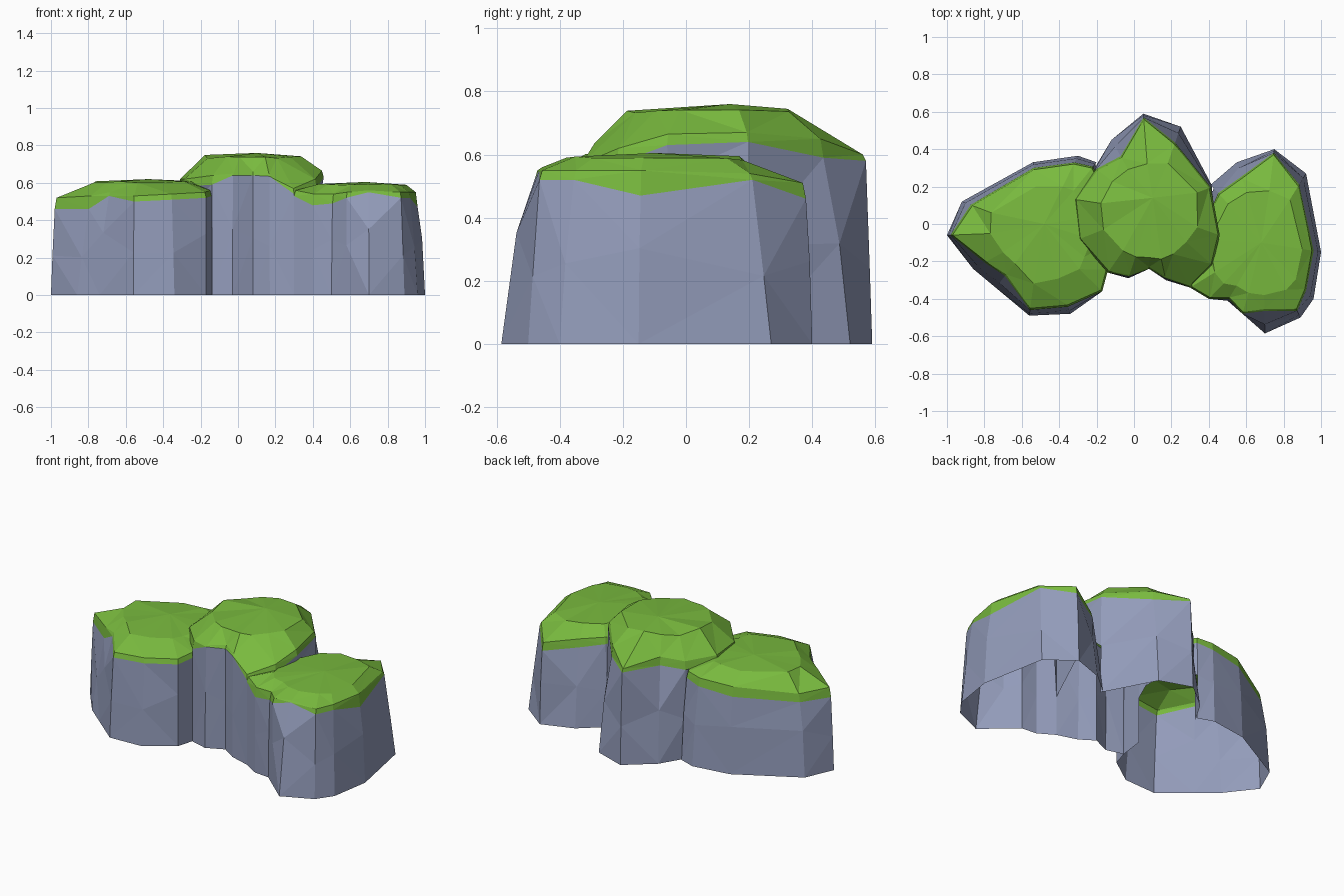
import bpy
import bmesh
import random
from mathutils import Vector

random.seed(4)

default_cube = bpy.data.objects.get("Cube")
if default_cube:
    bpy.data.objects.remove(default_cube, do_unlink=True)


def make_material(name, colour):
    material = bpy.data.materials.new(name)
    material.use_nodes = True
    material.diffuse_color = colour
    shader = material.node_tree.nodes["Principled BSDF"]
    shader.inputs["Base Color"].default_value = colour
    shader.inputs["Roughness"].default_value = 0.9
    return material


stone = make_material("blue grey stone", (0.29, 0.33, 0.49, 1))
grass = make_material("grass green", (0.19, 0.49, 0.048, 1))
STONE_SLOT, GRASS_SLOT = range(2)


def bridge(bm, lower, upper, slot, gaps=()):
    """Join two rings of vertices, leaving out faces that touch a gap."""
    count = len(lower)
    for i in range(count):
        j = (i + 1) % count
        if i in gaps or j in gaps:
            continue
        face = bm.faces.new((lower[i], lower[j], upper[j], upper[i]))
        face.material_index = slot


def make_rock(name, centre, outline, buried, crown_scale, reach, top, peak):
    """Open-bottomed rock; outline rows are x, y, inward lean, grass edge
    height and skirt depth. Buried points lie inside a neighbouring rock."""
    bm = bmesh.new()
    middle = Vector((*centre, 0))
    up = Vector((0, 0, 1))
    base, waist, edge, rim, crown = [], [], [], [], []
    for i, (x, y, lean, height, skirt) in enumerate(outline):
        foot = Vector((x, y, 0))
        inward = (middle - foot).normalized()

        # Stone wall with an uneven waist
        base.append(bm.verts.new(foot))
        level = height * random.uniform(0.4, 0.65)
        if i in buried:
            level = height - 0.1
        waist.append(bm.verts.new(foot + inward * lean * 0.4 + up * level))

        # Grass skirt, shoulder and flattened crown
        lip = foot + inward * lean + up * height
        edge.append(bm.verts.new(lip))
        shoulder = lip + inward * 0.01 + up * skirt
        rim.append(bm.verts.new(shoulder))
        radius = (lip - middle).xy.length * crown_scale
        radius = min(radius, reach) * random.uniform(0.95, 1.05)
        inner = middle - inward * radius
        inner.z = shoulder.z + (top - shoulder.z) * random.uniform(0.85, 1)
        crown.append(bm.verts.new(inner))

    # Each buried foot is left open so the rocks share one hollow
    bridge(bm, base, waist, STONE_SLOT, buried)
    bridge(bm, waist, edge, STONE_SLOT)
    bridge(bm, edge, rim, GRASS_SLOT)
    bridge(bm, rim, crown, GRASS_SLOT)

    # Fan closing the crown
    summit = bm.verts.new((*peak, top + 0.01))
    for i, vert in enumerate(crown):
        face = bm.faces.new((vert, crown[(i + 1) % len(crown)], summit))
        face.material_index = GRASS_SLOT

    loose = [vert for vert in bm.verts if not vert.link_faces]
    bmesh.ops.delete(bm, geom=loose, context="VERTS")
    bmesh.ops.triangulate(bm, faces=bm.faces[:], quad_method="SHORT_EDGE")
    bmesh.ops.recalc_face_normals(bm, faces=bm.faces[:])
    mesh = bpy.data.meshes.new(name)
    bm.to_mesh(mesh)
    bm.free()
    mesh.materials.append(stone)
    mesh.materials.append(grass)
    rock = bpy.data.objects.new(name, mesh)
    bpy.context.collection.objects.link(rock)


# Outlines run counter-clockwise seen from above
left_outline = [
    (-1, -0.06, 0.02, 0.46, 0.06), (-0.86, -0.24, 0.07, 0.46, 0.07),
    (-0.74, -0.34, 0.08, 0.53, 0.02), (-0.56, -0.49, 0.03, 0.5, 0.03),
    (-0.34, -0.48, 0.04, 0.51, 0.03), (-0.17, -0.36, 0, 0.52, 0.03),
    (-0.14, -0.25, 0, 0.53, 0.03), (-0.12, -0.1, 0, 0.53, 0.03),
    (-0.11, 0.08, 0, 0.53, 0.04),
    (-0.2, 0.33, 0.03, 0.52, 0.04), (-0.3, 0.365, 0.04, 0.5, 0.05),
    (-0.54, 0.33, 0.03, 0.48, 0.06), (-0.92, 0.12, 0.05, 0.46, 0.05),
]
centre_outline = [
    (-0.14, -0.26, 0, 0.59, 0.05), (-0.03, -0.29, 0.01, 0.64, 0.01),
    (0.08, -0.24, 0, 0.64, 0.02), (0.17, -0.3, 0.01, 0.635, 0.01),
    (0.3, -0.34, 0, 0.54, 0.03), (0.42, -0.22, 0, 0.57, 0.05),
    (0.43, -0.05, -0.03, 0.63, 0.035), (0.42, 0.2, 0.01, 0.64, 0.03),
    (0.25, 0.52, 0.09, 0.59, 0.06), (0.05, 0.59, 0.02, 0.58, 0.02),
    (-0.12, 0.45, 0.1, 0.58, 0.05), (-0.21, 0.3, 0.01, 0.56, 0.05),
    (-0.24, 0.12, -0.08, 0.58, 0.04), (-0.24, -0.06, -0.06, 0.58, 0.04),
]
right_outline = [
    (0.3, -0.34, 0, 0.53, 0.03), (0.4, -0.4, 0, 0.48, 0.06),
    (0.5, -0.41, 0.01, 0.49, 0.05), (0.58, -0.48, 0, 0.52, 0.03),
    (0.7, -0.585, 0.12, 0.55, 0.01), (0.89, -0.5, 0.04, 0.52, 0.03),
    (0.96, -0.4, 0.06, 0.52, 0.03), (1, -0.15, 0.04, 0.47, 0.08),
    (0.92, 0.27, 0.07, 0.52, 0.02), (0.75, 0.4, 0.02, 0.46, 0.05),
    (0.55, 0.33, 0.08, 0.48, 0.05), (0.41, 0.21, 0.06, 0.5, 0.04),
    (0.34, -0.08, 0, 0.52, 0.03),
]

make_rock("left_rock", (-0.5, -0.04), left_outline, (8,),
          0.7, 0.28, 0.61, (-0.48, 0))
make_rock("centre_rock", (0.09, 0.07), centre_outline, (5, 6, 12, 13),
          0.78, 0.26, 0.75, (0.1, 0.14))
make_rock("right_rock", (0.69, -0.1), right_outline, (12,),
          0.78, 0.29, 0.595, (0.68, -0.1))
